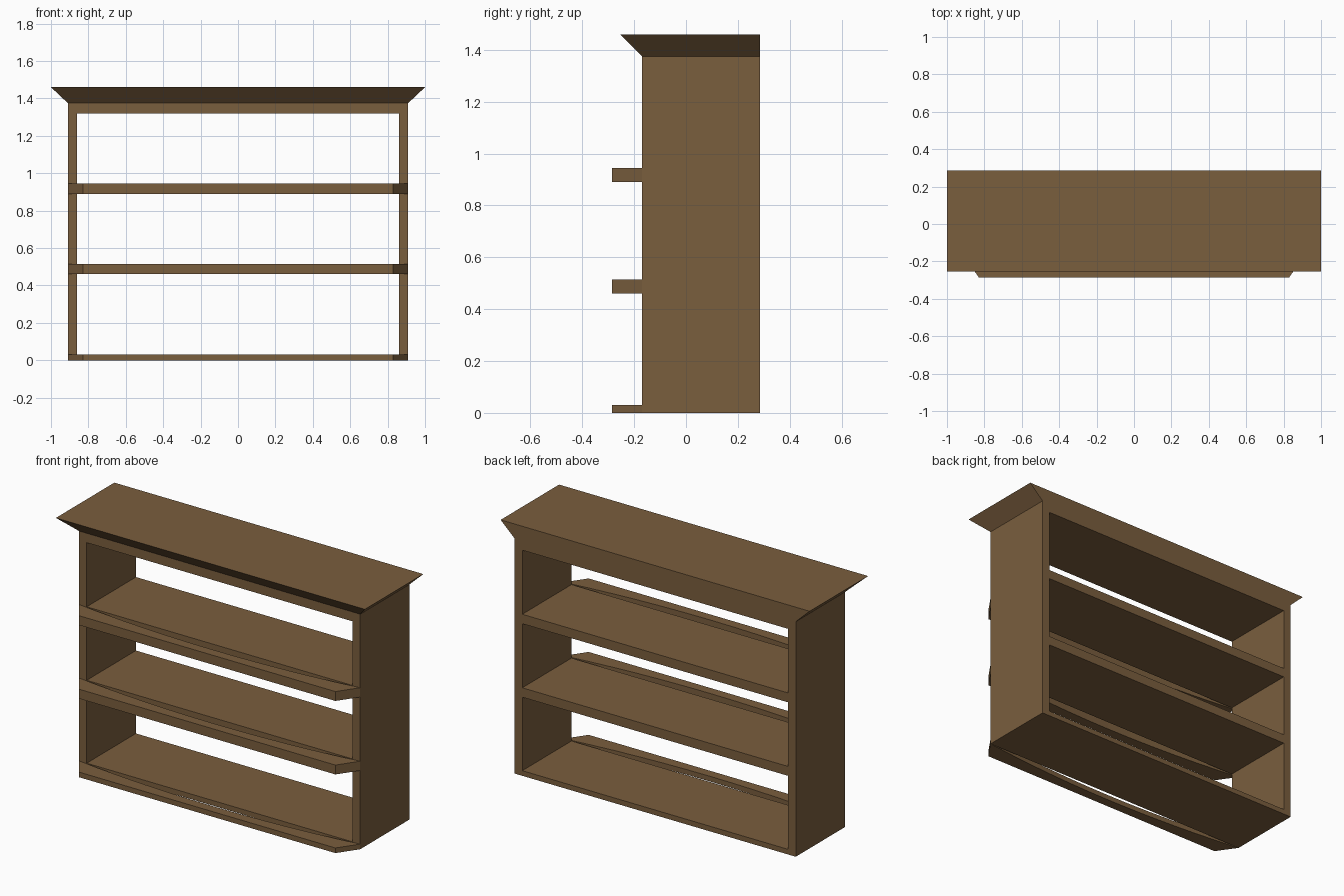
import bpy, bmesh

if "Cube" in bpy.data.objects:
    bpy.data.objects.remove(bpy.data.objects["Cube"])

wood = bpy.data.materials.new("brown_wood")
wood.diffuse_color = (0.195, 0.112, 0.048, 1)
wood.use_nodes = True
wood.node_tree.nodes["Principled BSDF"].inputs["Base Color"].default_value = wood.diffuse_color

FRONT, BACK = -0.17, 0.285      # cabinet depth
OUT, INN = 0.91, 0.86           # outer and inner faces of the side panels


def loft(name, lower, upper):
    """Solid between two matching outlines, each given as (points, height)."""
    bm = bmesh.new()
    rings = [[bm.verts.new((x, y, z)) for x, y in pts] for pts, z in (lower, upper)]
    n = len(rings[0])
    bm.faces.new(rings[0][::-1])
    bm.faces.new(rings[1])
    for i in range(n):
        j = (i + 1) % n
        bm.faces.new((rings[0][i], rings[0][j], rings[1][j], rings[1][i]))
    bmesh.ops.recalc_face_normals(bm, faces=bm.faces)
    mesh = bpy.data.meshes.new(name)
    bm.to_mesh(mesh)
    bm.free()
    mesh.materials.append(wood)
    obj = bpy.data.objects.new(name, mesh)
    bpy.context.collection.objects.link(obj)
    return obj


def rect(x0, x1, y0, y1):
    return [(x0, y0), (x1, y0), (x1, y1), (x0, y1)]


def prism(name, pts, z0, z1):
    return loft(name, (pts, z0), (pts, z1))


# Side panels
prism("left_side", rect(-OUT, -INN, FRONT, BACK), 0, 1.375)
prism("right_side", rect(INN, OUT, FRONT, BACK), 0, 1.375)

# Top board
prism("top_board", rect(-INN, INN, FRONT, BACK), 1.32, 1.375)

# Flared crown, flush at the back
loft("crown", (rect(-OUT, OUT, FRONT, BACK), 1.375),
     (rect(-1, 1, -0.255, BACK), 1.46))

# Front lip outline: clipped front corners, shallow arc along the back edge
STEPS = 12
arc = []
for i in range(STEPS + 1):
    t = 1 - 2 * i / STEPS
    arc.append((OUT * t, FRONT - 0.058 * (1 - t * t)))
lip = [(-0.83, -0.285), (0.83, -0.285)] + arc

# Shelves, each with its lip
for part, z0, z1 in (("bottom", 0, 0.03), ("middle", 0.46, 0.515), ("upper", 0.89, 0.945)):
    prism(part + "_shelf", rect(-INN, INN, FRONT, BACK), z0, z1)
    prism(part + "_shelf_lip", lip, z0, z1)
